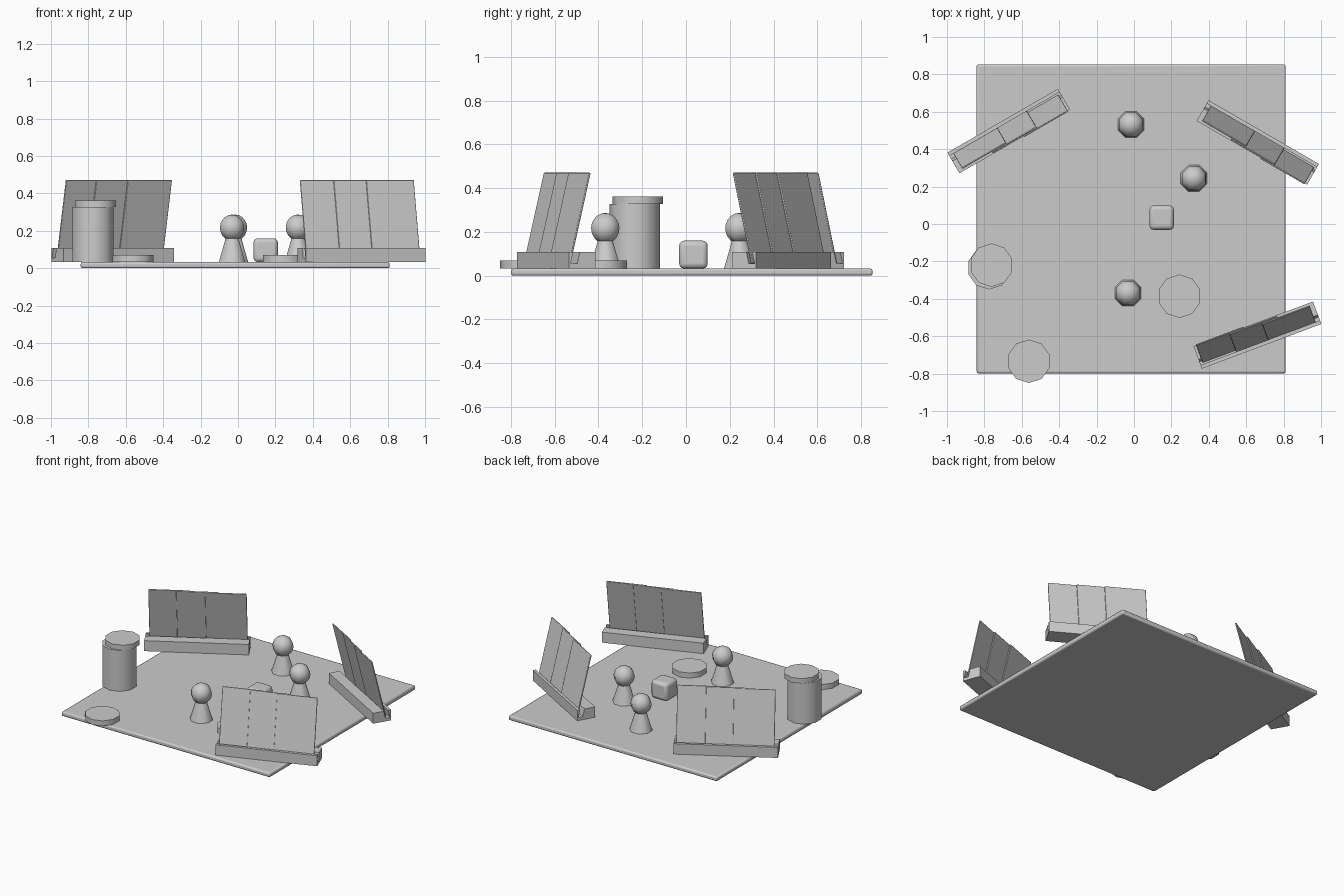
import bpy, bmesh
from math import radians, pi, sin, cos
from mathutils import Matrix

if "Cube" in bpy.data.objects:
    bpy.data.objects.remove(bpy.data.objects["Cube"])

BOARD_TOP = 0.033


def add_object(name, bm, loc=(0, 0, 0), rot=0, bevel=0, segments=2, angle=35):
    bmesh.ops.recalc_face_normals(bm, faces=bm.faces)
    mesh = bpy.data.meshes.new(name)
    bm.to_mesh(mesh)
    bm.free()
    ob = bpy.data.objects.new(name, mesh)
    bpy.context.collection.objects.link(ob)
    ob.location = loc
    ob.rotation_euler.z = rot
    if bevel:
        mod = ob.modifiers.new("bevel", 'BEVEL')
        mod.width = bevel
        mod.segments = segments
    bpy.ops.object.select_all(action='DESELECT')
    ob.select_set(True)
    bpy.context.view_layer.objects.active = ob
    bpy.ops.object.shade_smooth_by_angle(angle=radians(angle))
    return ob


def box(size, matrix=Matrix()):
    bm = bmesh.new()
    scale = Matrix.Diagonal((*size, 1))
    bmesh.ops.create_cube(bm, size=1, matrix=matrix @ scale)
    return bm


def cylinder(name, x, y, z0, z1, r, sides=10):
    bm = bmesh.new()
    bmesh.ops.create_cone(bm, cap_ends=True, segments=sides, radius1=r, radius2=r,
                          depth=z1 - z0)
    return add_object(name, bm, (x, y, (z0 + z1) / 2), angle=40)


# Card rack: grooved bar with three overlapping leaning cards (local +y is inward)
def rack(label, x, y, deg):
    rot = radians(deg)
    profile = [(-0.064, 0), (0.064, 0), (0.064, 0.075), (-0.012, 0.075),
               (-0.024, 0.022), (-0.056, 0.022), (-0.044, 0.075), (-0.064, 0.075)]
    bm = bmesh.new()
    face = bm.faces.new([bm.verts.new((-0.341, v, z)) for v, z in profile])
    new = bmesh.ops.extrude_face_region(bm, geom=[face])['geom']
    bmesh.ops.translate(bm, vec=(0.682, 0, 0),
                        verts=[g for g in new if isinstance(g, bmesh.types.BMVert)])
    add_object(label + "_rack_bar", bm, (x, y, BOARD_TOP), rot)
    lean = radians(13.3)
    length = 0.425
    for i, u in enumerate((-0.191, -0.002, 0.18)):
        v = -0.032 - 0.009 * i
        m = (Matrix.Translation((u, v, 0.057)) @ Matrix.Rotation(-lean, 4, 'X')
             @ Matrix.Translation((0, 0, length / 2)))
        add_object(f"{label}_card_{i + 1}", box((0.272, 0.008, length), m),
                   (x, y, 0), rot, 0.003)


# Pawn: tapered body with a ball head
def pawn(label, x, y):
    bm = bmesh.new()
    bmesh.ops.create_cone(bm, cap_ends=True, segments=8, radius1=0.076, radius2=0.03,
                          depth=0.15, matrix=Matrix.Translation((0, 0, 0.075)))
    add_object(label + "_body", bm, (x, y, BOARD_TOP), pi / 8, angle=50)
    bm = bmesh.new()
    bmesh.ops.create_uvsphere(bm, u_segments=8, v_segments=10, radius=0.07)
    add_object(label + "_head", bm, (x, y, 0.217), pi / 8, angle=60)


# Board
add_object("board", box((1.652, 1.652, BOARD_TOP)), (-0.015, 0.027, BOARD_TOP / 2),
           bevel=0.01)

# Racks around the table
rack("back_left", -0.67, 0.497, 210)
rack("back_right", 0.662, 0.436, 150)
rack("front_right", 0.66, -0.594, 20.5)

# Pawns
pawn("pawn_back", -0.016, 0.532)
pawn("pawn_right", 0.32, 0.244)
pawn("pawn_front", -0.032, -0.369)

# Die
add_object("die", box((0.13, 0.13, 0.127)), (0.148, 0.034, BOARD_TOP + 0.0635),
           bevel=0.022, segments=3)

# Tokens: a tall stack with an offset top piece, and two loose ones
cylinder("token_stack", -0.775, -0.234, BOARD_TOP, 0.327, 0.116)
cylinder("stack_top_token", -0.762, -0.22, 0.327, 0.362, 0.116)
cylinder("center_token", 0.243, -0.386, BOARD_TOP, 0.07, 0.116)
cylinder("corner_token", -0.562, -0.734, BOARD_TOP, 0.07, 0.116)
